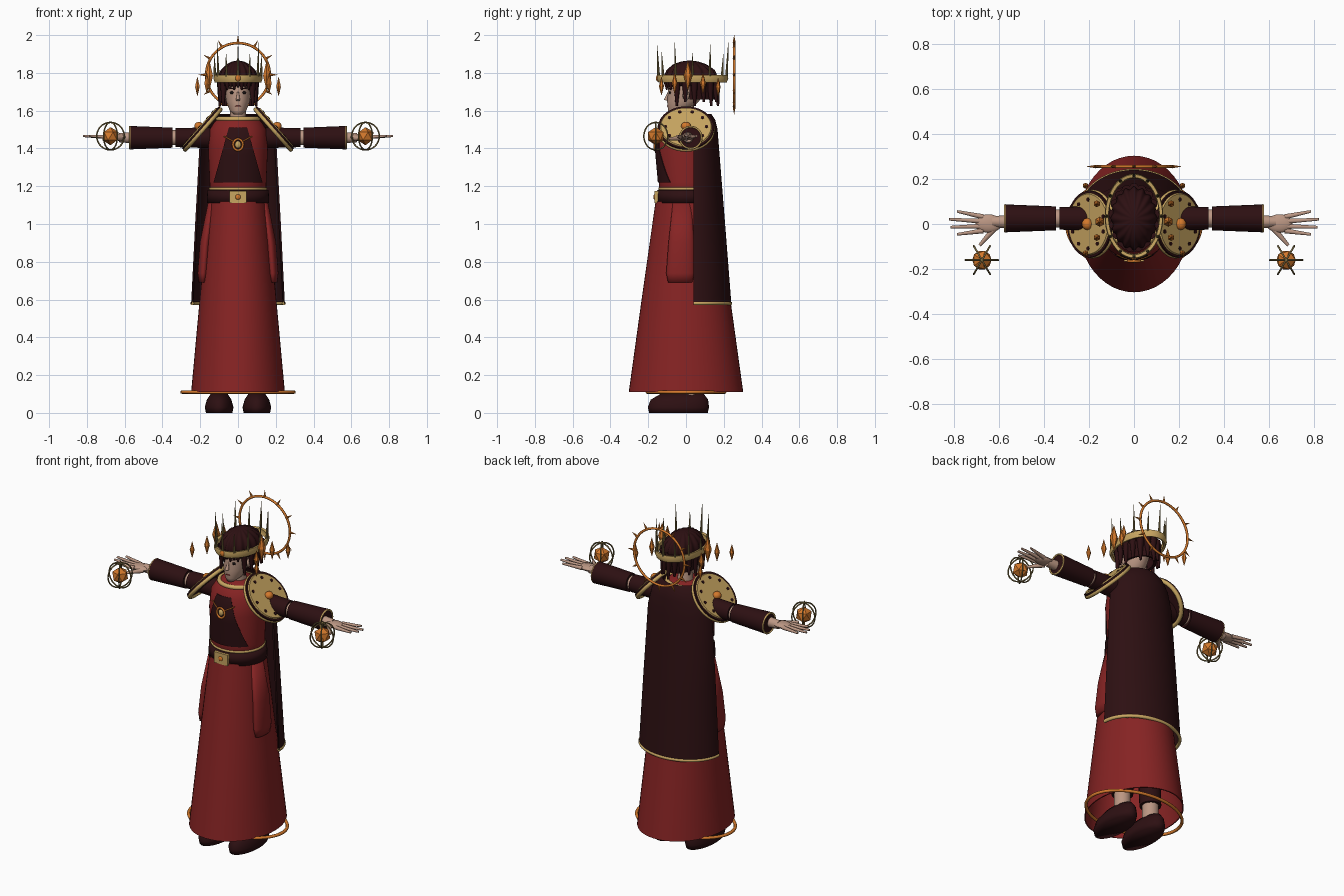
import bpy, bmesh
from math import sin, cos, pi, radians, sqrt
from mathutils import Vector, Matrix

cube = bpy.data.objects.get("Cube")
if cube:
    bpy.data.objects.remove(cube, do_unlink=True)


def material(name, r, g, b):
    m = bpy.data.materials.new(name)
    m.use_nodes = True
    m.diffuse_color = (r, g, b, 1)
    node = next(n for n in m.node_tree.nodes if n.type == "BSDF_PRINCIPLED")
    node.inputs["Base Color"].default_value = (r, g, b, 1)
    node.inputs["Roughness"].default_value = 0.7
    return m


RED = material("robe red", 0.24, 0.017, 0.017)
DARK = material("dark maroon", 0.026, 0.005, 0.006)
GOLD = material("pale gold", 0.58, 0.38, 0.12)
ORANGE = material("amber", 0.65, 0.19, 0.025)
SKIN = material("skin", 0.5, 0.31, 0.23)
BRONZE = material("bronze", 0.22, 0.16, 0.055)
BLACK = material("eye black", 0.008, 0.005, 0.005)


def finish(name, bm, mat, smooth=True, solid=0):
    for f in bm.faces:
        f.smooth = smooth
    for e in bm.edges:
        e.smooth = len(e.link_faces) == 2 and e.calc_face_angle(0) < 0.65
    me = bpy.data.meshes.new(name)
    bm.to_mesh(me)
    bm.free()
    me.materials.append(mat)
    ob = bpy.data.objects.new(name, me)
    bpy.context.collection.objects.link(ob)
    if solid:
        mod = ob.modifiers.new("thickness", "SOLIDIFY")
        mod.thickness = solid
        mod.offset = 0
    return ob


def grid(name, rows, mat, closed=False, cap=False, solid=0):
    """Skin a list of equally long rows of points."""
    bm = bmesh.new()
    vs = [[bm.verts.new(p) for p in row] for row in rows]
    n = len(vs[0])
    for a, b in zip(vs, vs[1:]):
        for i in range(n if closed else n - 1):
            j = (i + 1) % n
            bm.faces.new((a[i], a[j], b[j], b[i]))
    if cap:
        bm.faces.new(vs[0][::-1])
        bm.faces.new(vs[-1])
    return finish(name, bm, mat, solid=solid)


def loft(name, rings, mat, n=48, arc=None, cap=True, solid=0, lobes=0):
    """Rings are (z, rx, ry, cx, cy); arc gives start and end angles of an open sheet."""
    a0, a1 = [radians(a) for a in (arc or (0, 360))]
    count = n + 1 if arc else n
    rows = []
    for z, rx, ry, cx, cy in rings:
        row = []
        for i in range(count):
            a = a0 + (a1 - a0) * i / n
            k = 1 + 0.05 * cos(lobes * a) if lobes else 1
            row.append((cx + rx * k * cos(a), cy + ry * k * sin(a), z))
        rows.append(row)
    return grid(name, rows, mat, not arc, cap and not arc, solid)


def rod(name, p, q, r1, r2, mat, n=16, smooth=True):
    p, q = Vector(p), Vector(q)
    m = Matrix.Translation((p + q) / 2) @ (q - p).to_track_quat("Z", "Y").to_matrix().to_4x4()
    bm = bmesh.new()
    bmesh.ops.create_cone(bm, cap_ends=True, segments=n, radius1=r1, radius2=r2,
                          depth=(q - p).length, matrix=m)
    return finish(name, bm, mat, smooth)


def ball(name, c, r, mat, n=20):
    bm = bmesh.new()
    bmesh.ops.create_uvsphere(bm, u_segments=n, v_segments=n // 2, radius=1,
                              matrix=Matrix.Translation(c) @ Matrix.Diagonal((*r, 1)))
    return finish(name, bm, mat)


def tube(name, pts, r, mat, closed=True):
    cu = bpy.data.curves.new(name, "CURVE")
    cu.dimensions = "3D"
    cu.bevel_depth = r
    cu.bevel_resolution = 2
    cu.use_fill_caps = True
    cu.materials.append(mat)
    sp = cu.splines.new("POLY")
    sp.points.add(len(pts) - 1)
    for v, p in zip(sp.points, pts):
        v.co = (*p, 1)
    sp.use_cyclic_u = closed
    ob = bpy.data.objects.new(name, cu)
    bpy.context.collection.objects.link(ob)
    return ob


def ellipse(c, u, v, n=48, a0=0, a1=360):
    full = a1 - a0 == 360
    angles = [radians(a0 + (a1 - a0) * i / (n if full else n - 1)) for i in range(n)]
    return [Vector(c) + Vector(u) * cos(a) + Vector(v) * sin(a) for a in angles]


# Robe: skirt, hem ring and torso
loft("skirt", [(0.11, 0.245, 0.3, 0, 0), (0.6, 0.2, 0.232, 0, 0), (1.12, 0.15, 0.158, 0, 0)],
     RED, cap=False, solid=0.006)
tube("hem_ring", ellipse((0, 0, 0.11), (0.297, 0, 0), (0, 0.205, 0), 64), 0.009, ORANGE)
TORSO = [(1.1, 0.15, 0.145), (1.22, 0.15, 0.142), (1.4, 0.158, 0.158),
         (1.5, 0.15, 0.14), (1.54, 0.125, 0.115), (1.57, 0.09, 0.085)]
loft("torso", [(z, rx, ry, 0, 0) for z, rx, ry in TORSO], RED)
tube("collar", ellipse((0, 0, 1.555), (0.105, 0, 0), (0, 0.097, 0)), 0.013, GOLD)


def chest(x, z, lift):
    for (z0, rx0, ry0), (z1, rx1, ry1) in zip(TORSO, TORSO[1:]):
        if z0 <= z <= z1:
            t = (z - z0) / (z1 - z0)
            rx, ry = rx0 + t * (rx1 - rx0) + lift, ry0 + t * (ry1 - ry0) + lift
            return (x, -ry * sqrt(max(0, 1 - (x / rx) ** 2)), z)


# Chest panel, pendant and its cords
panel_rows = []
for i in range(13):
    t = i / 12
    w = 0.128 - 0.08 * t
    panel_rows.append([chest(w * (j / 8 - 1), 1.22 + 0.29 * t, 0.005) for j in range(17)])
grid("chest_panel", panel_rows, DARK, solid=0.004)
tube("pendant_ring", ellipse((0, -0.165, 1.42), (0.026, 0, 0), (0, 0, 0.03), 24), 0.006, ORANGE)
ball("pendant_gem", (0, -0.163, 1.42), (0.016, 0.01, 0.019), GOLD)
for s in (-1, 1):
    tube("pendant_cord", [chest(s * (0.02 + 0.055 * t / 4), 1.435 + 0.03 * t / 4, 0.008)
                          for t in range(5)], 0.003, ORANGE, False)

# Belt and buckle
loft("belt", [(1.11, 0.165, 0.156, 0, 0), (1.18, 0.162, 0.152, 0, 0)], DARK)
tube("belt_trim", ellipse((0, 0, 1.187), (0.146, 0, 0), (0, 0.138, 0)), 0.009, GOLD)
bm = bmesh.new()
bmesh.ops.create_cube(bm, size=1, matrix=Matrix.Translation((0, -0.153, 1.143))
                      @ Matrix.Diagonal((0.09, 0.026, 0.066, 1)))
finish("buckle", bm, GOLD, False)
ball("buckle_gem", (0, -0.166, 1.143), (0.014, 0.007, 0.014), ORANGE)

# Cape, open at the front
loft("cape", [(0.58, 0.243, 0.195, 0, 0.04), (1.0, 0.222, 0.162, 0, 0.04),
              (1.4, 0.2, 0.13, 0, 0.04), (1.5, 0.175, 0.122, 0, 0.04),
              (1.55, 0.145, 0.11, 0, 0.04), (1.58, 0.11, 0.09, 0, 0.04)],
     DARK, arc=(0, 180), solid=0.01)
tube("cape_trim", ellipse((0, 0.04, 0.58), (0.243, 0, 0), (0, 0.195, 0), 33, 0, 180),
     0.01, GOLD, False)

# Neck, head and face
rod("neck", (0, 0.01, 1.52), (0, 0.0, 1.64), 0.045, 0.04, SKIN, 24)
loft("head", [(1.58, 0.022, 0.025, 0, -0.065), (1.6, 0.044, 0.055, 0, -0.04),
              (1.65, 0.063, 0.085, 0, -0.015), (1.7, 0.07, 0.095, 0, 0),
              (1.78, 0.075, 0.105, 0, 0.01), (1.83, 0.05, 0.07, 0, 0.02)], SKIN)
rod("nose", (0, -0.092, 1.7), (0, -0.107, 1.655), 0.004, 0.011, SKIN)
ball("mouth", (0, -0.097, 1.624), (0.016, 0.004, 0.003), RED)
for s in (-1, 1):
    ball("eye", (s * 0.031, -0.085, 1.695), (0.013, 0.005, 0.008), BLACK)
    rod("eyebrow", (s * 0.015, -0.093, 1.715), (s * 0.046, -0.074, 1.719), 0.004, 0.003, DARK, 8)
    ball("ear", (s * 0.072, 0.0, 1.68), (0.01, 0.018, 0.026), SKIN)

# Ridged hair with hanging locks
loft("hair", [(1.73, 0.094, 0.128, 0, 0.025), (1.78, 0.099, 0.136, 0, 0.025),
              (1.815, 0.088, 0.122, 0, 0.025), (1.845, 0.06, 0.085, 0, 0.02),
              (1.86, 0.03, 0.045, 0, 0.02), (1.865, 0.006, 0.01, 0, 0.02)],
     DARK, n=112, lobes=16)
loft("back_hair", [(1.66, 0.08, 0.115, 0, 0.03), (1.75, 0.093, 0.13, 0, 0.03)],
     DARK, arc=(-5, 185), solid=0.015)
for i in range(13):
    a = radians(-36 + 21 * i)
    x, y = 0.092 * cos(a), 0.03 + 0.13 * sin(a)
    rod("hair_lock", (x, y, 1.77), (x * 1.06, y * 1.06, 1.625 + 0.02 * (i % 2)), 0.022, 0.006, DARK, 10)
for i in range(7):
    a = radians(234 + 12 * i)
    x, y = 0.092 * cos(a), 0.025 + 0.13 * sin(a)
    rod("fringe_lock", (x, y, 1.77), (x * 1.05, y, 1.71 + 0.012 * (i % 2)), 0.02, 0.004, DARK, 10)

# Crown with tall spikes
loft("crown_band", [(1.752, 0.117, 0.174, 0, 0.035), (1.77, 0.123, 0.182, 0, 0.035),
                    (1.788, 0.12, 0.178, 0, 0.035)], GOLD, cap=False, solid=0.014)
for i in range(12):
    a = 2 * pi * i / 12 - pi / 2
    x, y = 0.121 * cos(a), 0.18 * sin(a)
    h = 0.18 if i % 2 == 0 else 0.13
    rod("crown_spike", (x, y + 0.035, 1.78), (x * 1.05, y * 1.05 + 0.035, 1.78 + h), 0.008, 0.0005, BRONZE, 8)
ball("crown_gem", (0, -0.15, 1.772), (0.014, 0.009, 0.017), ORANGE)

# Spiked halo behind the head
halo = Vector((0, 0.255, 1.79))
tube("halo", ellipse(halo, (0.168, 0, 0), (0, 0, 0.168), 64), 0.007, ORANGE)
for i in range(12):
    d = Vector((sin(i * pi / 6), 0, cos(i * pi / 6)))
    rod("halo_spike", halo + d * 0.168, halo + d * 0.21, 0.008, 0.0005, ORANGE, 8)

for s in (-1, 1):
    # Floating crystals beside the crown
    for x, y, z, h in ((0.152, 0.01, 1.785, 0.08), (0.165, -0.06, 1.745, 0.055),
                       (0.165, 0.09, 1.745, 0.055), (0.215, -0.13, 1.73, 0.048),
                       (0.215, 0.17, 1.725, 0.048)):
        c = Vector((s * x, y, z))
        for d in (-h, h):
            rod("crystal", c, c + Vector((0, 0, d)), h * 0.28, 0.001, ORANGE, 6, False)

    # Round shoulder plate with studs
    c, n = Vector((s * 0.192, 0, 1.505)), Vector((s * 0.75, 0, 0.66))
    u, v = Vector((0, 1, 0)), Vector((s * 0.66, 0, -0.75))
    rod("shoulder_base", c - n * 0.008, c + n * 0.01, 0.148, 0.148, DARK, 48)
    rod("shoulder_plate", c + n * 0.008, c + n * 0.016, 0.139, 0.133, GOLD, 48)
    tube("shoulder_rim", ellipse(c - n * 0.008, u * 0.141, v * 0.141), 0.012, GOLD)
    for p in ellipse(c, u * 0.108, v * 0.108, 10):
        rod("shoulder_stud", p + n * 0.012, p + n * 0.019, 0.009, 0.009, DARK, 10)
    ball("shoulder_knob", c + n * 0.02, (0.024, 0.026, 0.022), ORANGE)

    # Sleeves and arm
    def arm(name, x0, x1, r0, r1, mat, y=0.025):
        return rod(name, (s * x0, y, 1.457), (s * x1, y, 1.457), r0, r1, mat, 28)
    arm("upper_sleeve", 0.12, 0.33, 0.056, 0.05, DARK)
    arm("elbow", 0.31, 0.37, 0.04, 0.04, SKIN)
    arm("forearm_sleeve", 0.347, 0.572, 0.053, 0.062, DARK)
    tube("cuff_trim", ellipse((s * 0.572, 0.025, 1.457), (0, 0.058, 0), (0, 0, 0.058), 28), 0.005, GOLD)
    arm("wrist", 0.56, 0.63, 0.03, 0.024, SKIN, 0.01)

    # Hand
    ball("palm", (s * 0.645, 0.002, 1.46), (0.058, 0.041, 0.017), SKIN)
    for y0, y1, x1 in ((0.032, 0.056, 0.785), (0.012, 0.021, 0.82), (-0.01, -0.014, 0.815), (-0.03, -0.046, 0.785)):
        rod("finger", (s * 0.67, y0, 1.46), (s * x1, y1, 1.466), 0.012, 0.006, SKIN, 10)
    rod("thumb", (s * 0.62, -0.02, 1.455), (s * 0.685, -0.095, 1.45), 0.015, 0.007, SKIN, 10)

    # Floating orb inside crossed rings
    o = Vector((s * 0.675, -0.16, 1.465))
    bm = bmesh.new()
    bmesh.ops.create_icosphere(bm, subdivisions=1, radius=0.048, matrix=Matrix.Translation(o))
    finish("orb", bm, ORANGE, False)
    for k in range(3):
        d = Vector((cos(k * pi / 3), sin(k * pi / 3), 0))
        tube("orb_ring", ellipse(o, d * 0.073, (0, 0, 0.073), 32), 0.004, BRONZE)

    # Hip drape, leg and shoe
    loft("hip_drape", [(0.69, 0.022, 0.065, s * 0.186, -0.03), (0.74, 0.03, 0.075, s * 0.184, -0.03),
                       (0.9, 0.03, 0.068, s * 0.172, -0.025), (1.11, 0.02, 0.05, s * 0.14, -0.02)], RED, n=24)
    loft("shoe", [(0, 0.07, 0.155, s * 0.1, -0.04), (0.03, 0.076, 0.162, s * 0.1, -0.04),
                  (0.07, 0.065, 0.152, s * 0.1, -0.035), (0.1, 0.045, 0.115, s * 0.1, -0.02)], DARK, n=32)
    rod("ankle", (s * 0.1, 0.02, 0.08), (s * 0.1, 0.02, 0.2), 0.046, 0.046, SKIN, 20)
    rod("leg", (s * 0.1, 0.02, 0.18), (s * 0.08, 0.01, 0.9), 0.06, 0.065, DARK, 20)

# Turn the swept curves into smooth meshes
deps = bpy.context.evaluated_depsgraph_get()
for ob in [o for o in bpy.context.collection.objects if o.type == "CURVE"]:
    me = bpy.data.meshes.new_from_object(ob.evaluated_get(deps))
    name, curve = ob.name, ob.data
    bpy.data.objects.remove(ob)
    bpy.data.curves.remove(curve)
    for poly in me.polygons:
        poly.use_smooth = True
    bpy.context.collection.objects.link(bpy.data.objects.new(name, me))
